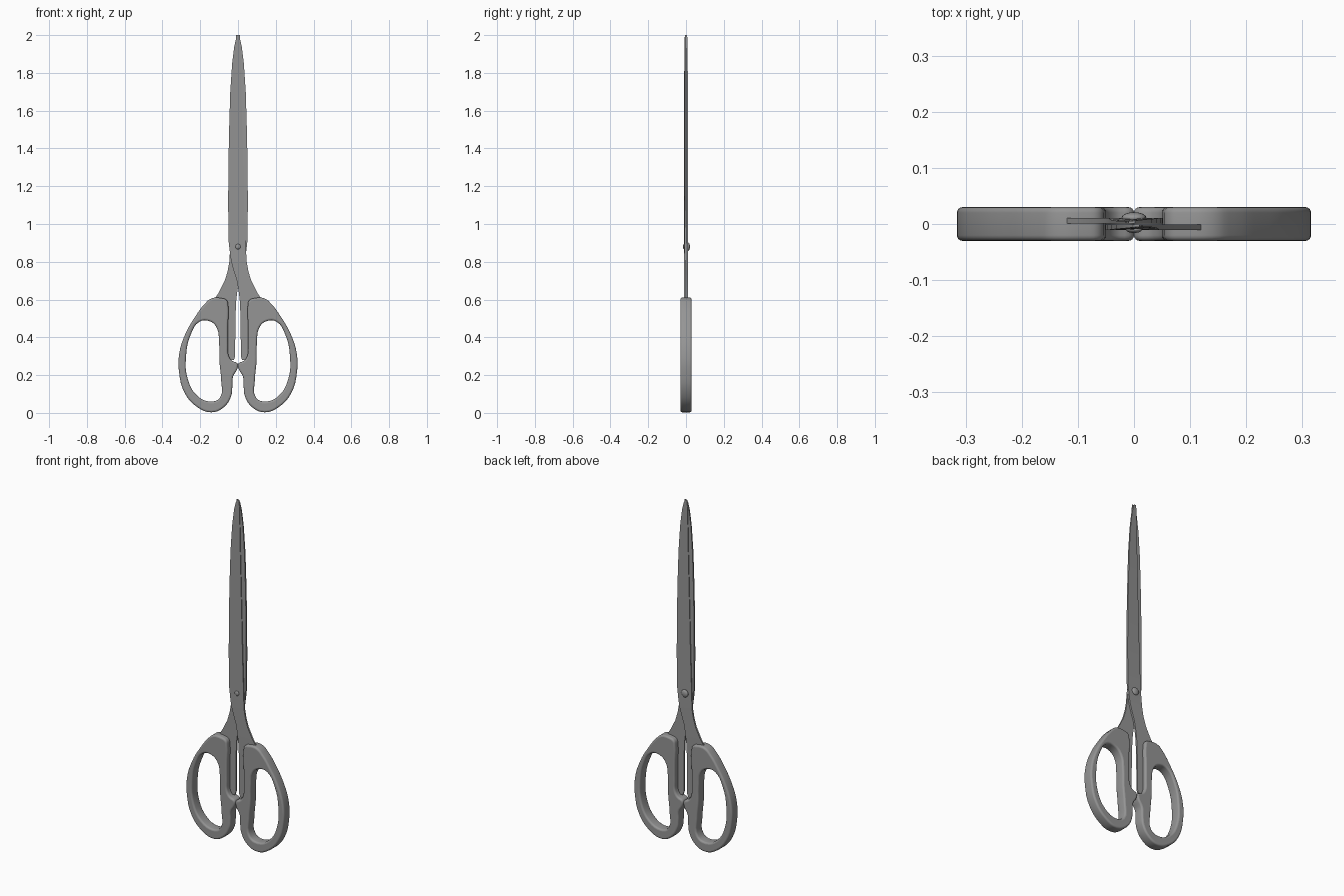
import bpy, bmesh, math
from mathutils import Matrix

if "Cube" in bpy.data.objects:
    bpy.data.objects.remove(bpy.data.objects["Cube"])

# Handle outline and finger hole (x, z) for the right-hand side
OUTER = [(.085, .607), (.14, .606), (.178, .575), (.225, .512), (.28, .415),
         (.311, .315), (.312, .215), (.282, .105), (.215, .03), (.14, .003),
         (.075, .03), (.036, .09), (.030, .14), (.027, .19), (.003, .235),
         (.003, .262), (.032, .276), (.050, .305), (.053, .36), (.053, .46),
         (.052, .57), (.060, .597)]
HOLE = [(.155, .487), (.205, .482), (.25, .415), (.275, .30), (.265, .175),
        (.215, .09), (.145, .06), (.096, .08), (.090, .18), (.098, .27),
        (.10, .37), (.115, .455)]

# Blade rows: z, left x, right x, thickness at left, thickness at right
BLADE = [(.28, .022, .075, .009, .009), (.30, .015, .08, .009, .009),
         (.50, .014, .09, .009, .009), (.60, .009, .126, .010, .010),
         (.64, .004, .100, .010, .010), (.70, -.006, .070, .010, .010),
         (.75, -.022, .055, .010, .010), (.80, -.036, .046, .010, .010),
         (.85, -.043, .043, .010, .008), (.91, -.050, .040, .010, .006),
         (1.1, -.052, .033, .010, .005), (1.3, -.051, .028, .010, .004),
         (1.5, -.047, .023, .010, .004), (1.7, -.041, .018, .009, .004),
         (1.85, -.031, .015, .008, .004), (1.94, -.020, .013, .007, .004),
         (1.985, -.009, .011, .006, .004), (2.0, -.002, .010, .005, .004)]

# Dark grey of the whole model
grey = bpy.data.materials.new("dark_grey")
grey.diffuse_color = (.3, .3, .3, 1)
grey.use_nodes = True
grey.node_tree.nodes["Principled BSDF"].inputs["Base Color"].default_value = grey.diffuse_color


def finish(obj, angle):
    obj.data.materials.clear()
    obj.data.materials.append(grey)
    bpy.ops.object.select_all(action='DESELECT')
    obj.select_set(True)
    bpy.context.view_layer.objects.active = obj
    bpy.ops.object.shade_smooth_by_angle(angle=math.radians(angle))


def add_mesh(name, bm, angle):
    bmesh.ops.recalc_face_normals(bm, faces=bm.faces)
    me = bpy.data.meshes.new(name)
    bm.to_mesh(me)
    bm.free()
    obj = bpy.data.objects.new(name, me)
    bpy.context.collection.objects.link(obj)
    finish(obj, angle)
    return obj


def make_handle(name):
    # Filled 2D curve with a rounded rim, stood upright
    cu = bpy.data.curves.new(name, 'CURVE')
    cu.dimensions = '2D'
    cu.fill_mode = 'BOTH'
    cu.resolution_u = 4
    cu.extrude = .020
    cu.bevel_depth = .010
    cu.bevel_resolution = 3
    cu.offset = -.010
    for pts in (OUTER, HOLE):
        s = cu.splines.new('BEZIER')
        s.bezier_points.add(len(pts) - 1)
        for p, (x, z) in zip(s.bezier_points, pts):
            p.co = (x, z, 0)
            p.handle_left_type = p.handle_right_type = 'AUTO'
        s.use_cyclic_u = True
    obj = bpy.data.objects.new(name, cu)
    bpy.context.collection.objects.link(obj)
    bpy.ops.object.select_all(action='DESELECT')
    obj.select_set(True)
    bpy.context.view_layer.objects.active = obj
    bpy.ops.object.convert(target='MESH')
    obj = bpy.context.object
    obj.data.transform(Matrix.Rotation(math.pi / 2, 4, 'X'))
    finish(obj, 40)
    return obj


def make_blade(name):
    # Loft of four-cornered sections tapering towards the cutting edge
    bm = bmesh.new()
    rings = []
    for z, xl, xr, tl, tr in BLADE:
        rings.append([bm.verts.new(c) for c in (
            (xl, -.001, z), (xr, -.001, z),
            (xr, -.001 - tr, z), (xl, -.001 - tl, z))])
    for a, b in zip(rings, rings[1:]):
        for i in range(4):
            j = (i + 1) % 4
            bm.faces.new((a[i], a[j], b[j], b[i]))
    bm.faces.new(rings[0])
    bm.faces.new(rings[-1])
    return add_mesh(name, bm, 30)


def make_head(name, radius, y, depth):
    # Flattened dome of the pivot screw
    bm = bmesh.new()
    bmesh.ops.create_uvsphere(bm, u_segments=20, v_segments=10, radius=1)
    bm.transform(Matrix.Translation((0, y, .88)) @
                 Matrix.Diagonal((radius, depth, radius, 1)))
    return add_mesh(name, bm, 60)


# Two identical halves, the second turned half a turn about the vertical axis
for side, turn in (("right", 0), ("left", math.pi)):
    for obj in (make_handle(side + "_handle"), make_blade(side + "_blade")):
        obj.data.transform(Matrix.Rotation(turn, 4, 'Z'))

# Pivot screw
make_head("pivot_front", .014, -.010, .006)
make_head("pivot_back", .022, .011, .010)
